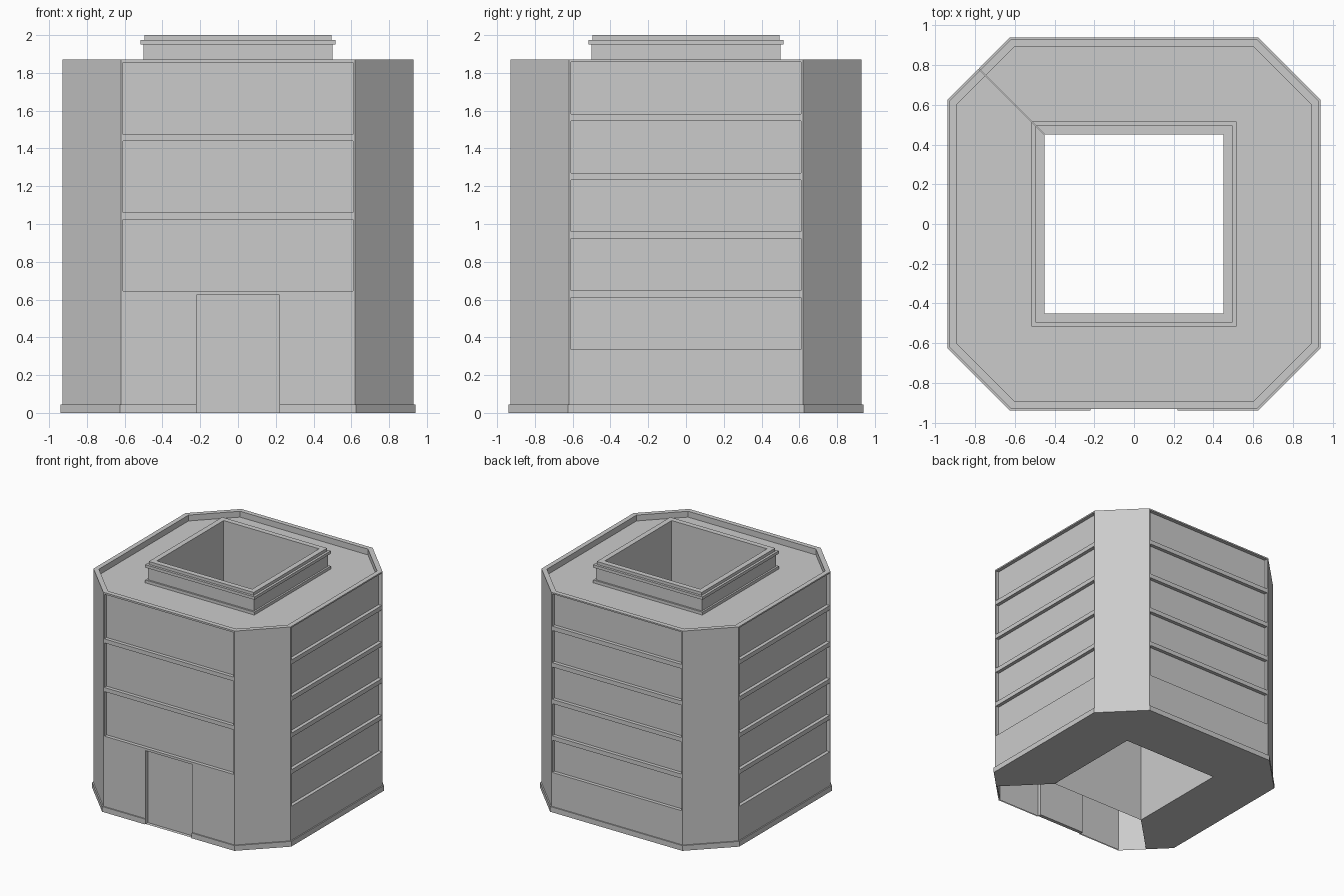
import bpy, bmesh
from mathutils import Matrix, Vector
from math import pi

cube = bpy.data.objects.get("Cube")
if cube:
    bpy.data.objects.remove(cube)

WALL, CORNER, HEIGHT = 0.93, 0.62, 1.87
ROOF, SHAFT, RECESS = 1.82, 0.45, 0.03
DOOR = 0.22

grey = bpy.data.materials.new("plain_grey")
grey.use_nodes = True
colour = (0.6, 0.6, 0.6, 1)
grey.diffuse_color = colour
grey.node_tree.nodes["Principled BSDF"].inputs["Base Color"].default_value = colour


def face(bm, points):
    bm.faces.new([bm.verts.new(p) for p in points])


def finish(name, bm, turns=0):
    """Turn a front-side mesh to its own side and make the object."""
    bmesh.ops.remove_doubles(bm, verts=bm.verts, dist=0.0005)
    bm.transform(Matrix.Rotation(turns * pi / 2, 4, "Z"))
    mesh = bpy.data.meshes.new(name)
    bm.to_mesh(mesh)
    bm.free()
    mesh.materials.append(grey)
    bpy.context.collection.objects.link(bpy.data.objects.new(name, mesh))


def side_path(d):
    """One quarter of the octagon: half chamfer, side, half chamfer."""
    c = CORNER + (d - WALL) * 0.414
    m = (c + d) / 2
    return [(-m, -m), (-c, -d), (c, -d), (m, -m)]


def square_path(d):
    return [(-d, -d), (d, -d)]


def loft(bm, path, profile, skip=()):
    """Sweep a (distance, height) profile along one side."""
    for (d0, z0), (d1, z1) in zip(profile, profile[1:]):
        a, b = path(d0), path(d1)
        for i in range(len(a) - 1):
            if i not in skip:
                face(bm, [(*a[i], z0), (*a[i + 1], z0), (*b[i + 1], z1), (*b[i], z1)])


def facade(bm, openings):
    """Flat wall with recessed rectangular openings (x0, x1, z0, z1)."""
    xs = sorted({-CORNER, CORNER} | {x for o in openings for x in o[:2]})
    zs = sorted({0, HEIGHT} | {z for o in openings for z in o[2:]})
    for x0, x1 in zip(xs, xs[1:]):
        for z0, z1 in zip(zs, zs[1:]):
            x, z = (x0 + x1) / 2, (z0 + z1) / 2
            if not any(o[0] < x < o[1] and o[2] < z < o[3] for o in openings):
                face(bm, [(x0, -WALL, z0), (x1, -WALL, z0), (x1, -WALL, z1), (x0, -WALL, z1)])
    for x0, x1, z0, z1 in openings:
        outer = [Vector((x, -WALL, z)) for x, z in ((x0, z0), (x1, z0), (x1, z1), (x0, z1))]
        inner = [p + Vector((0, RECESS, 0)) for p in outer]
        face(bm, inner)
        for i in range(4):
            j = (i + 1) % 4
            face(bm, [outer[i], outer[j], inner[j], inner[i]])


def slab(bm, outer, inner, z, down=False):
    """Flat quarter between the octagon and a central square."""
    pts = side_path(outer) + [(inner, -inner), (-inner, -inner)]
    face(bm, [(x, y, z) for x, y in (reversed(pts) if down else pts)])


# Window bands: three tall ones above the door, five on the other sides
front_bands = [(-0.61, 0.61, z, z + 0.38) for z in (0.645, 1.06, 1.475)]
other_bands = [(-0.61, 0.61, 0.335 + i * 0.312, 0.61 + i * 0.312) for i in range(5)]
doorway = (-DOOR, DOOR, 0, 0.625)

base = [(0.94, 0), (0.94, 0.045), (WALL, 0.045)]
collar = [(0.515, ROOF), (0.515, 1.845), (0.5, 1.845), (0.5, 1.95), (0.515, 1.95),
          (0.515, 1.975), (0.495, 1.975), (0.495, 2), (SHAFT, 2), (SHAFT, 0)]

for turns, side in enumerate(("front", "left", "back", "right")):
    front = side == "front"

    # Outer wall with recesses and half chamfers
    bm = bmesh.new()
    facade(bm, front_bands + [doorway] if front else other_bands)
    loft(bm, side_path, [(WALL, 0), (WALL, HEIGHT)], skip=(1,))
    finish(side + "_wall", bm, turns)

    # Base trim, broken by the doorway at the front
    bm = bmesh.new()
    loft(bm, side_path, base, skip=(1,) if front else ())
    if front:
        loft(bm, lambda d: [side_path(d)[1], (-DOOR, -d)], base)
        loft(bm, lambda d: [(DOOR, -d), side_path(d)[2]], base)
    finish(side + "_base_trim", bm, turns)

    # Parapet and roof deck
    bm = bmesh.new()
    loft(bm, side_path, [(WALL, HEIGHT), (0.89, HEIGHT), (0.89, ROOF)])
    slab(bm, 0.89, 0.5, ROOF)
    finish(side + "_roof", bm, turns)

    # Central shaft and its stepped collar
    bm = bmesh.new()
    loft(bm, square_path, collar)
    finish(side + "_shaft", bm, turns)

    # Underside, open at the entrance
    if not front:
        bm = bmesh.new()
        slab(bm, 0.94, SHAFT, 0, down=True)
        finish(side + "_floor", bm, turns)
